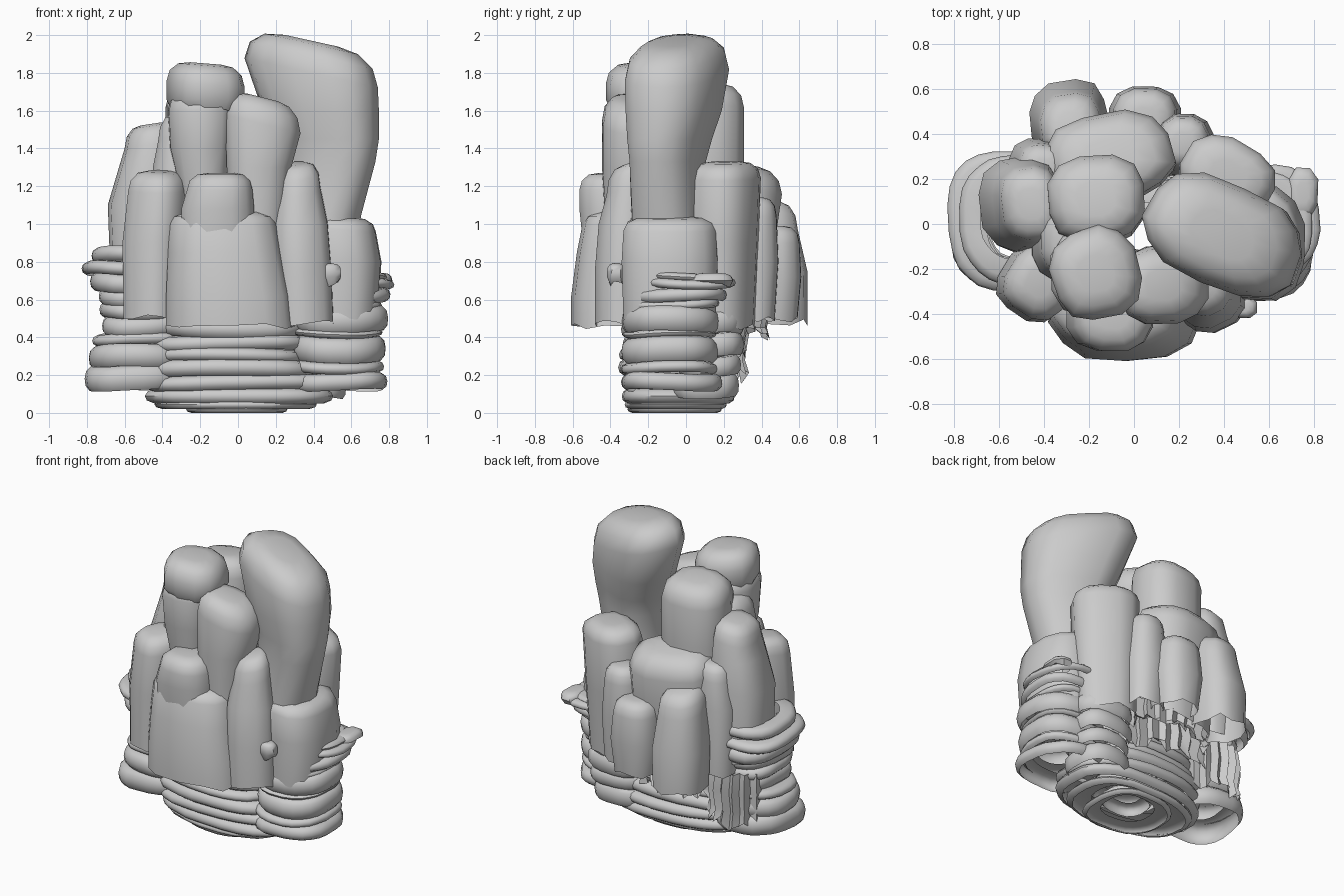
import bpy, bmesh, math, random

random.seed(7)


def finish(bm, name, angle=50):
    me = bpy.data.meshes.new(name)
    bm.to_mesh(me)
    bm.free()
    ob = bpy.data.objects.new(name, me)
    bpy.context.collection.objects.link(ob)
    bpy.ops.object.select_all(action='DESELECT')
    ob.select_set(True)
    bpy.context.view_layer.objects.active = ob
    bpy.ops.object.shade_smooth_by_angle(angle=math.radians(angle))
    return ob


def section(cx, cy, rx, ry, rot, n, wob, power=0.8):
    """Squarish irregular ring of xy points."""
    pts = []
    for i in range(n):
        a = 2 * math.pi * (i + 0.5) / n
        c, s = math.cos(a), math.sin(a)
        x = rx * math.copysign(abs(c) ** power, c) * wob[i]
        y = ry * math.copysign(abs(s) ** power, s) * wob[i]
        pts.append((cx + x * math.cos(rot) - y * math.sin(rot),
                    cy + x * math.sin(rot) + y * math.cos(rot)))
    return pts


def loft(bm, rings, cap=True):
    loops = [[bm.verts.new(p) for p in r] for r in rings]
    for a, b in zip(loops, loops[1:]):
        for i in range(len(a)):
            j = (i + 1) % len(a)
            bm.faces.new((a[i], a[j], b[j], b[i]))
    if cap:
        bm.faces.new(loops[-1])


def rock(name, top, secs, tilt=(0, 0), rot=0, n=12):
    """Open-bottomed boulder column: sections (z, cx, cy, rx, ry), then a domed top."""
    rot = math.radians(rot)
    wob = [random.uniform(0.95, 1.03) for _ in range(n)]
    zs, cx, cy, rx, ry = secs[-1]
    h = top - zs
    dome = [(zs + h * f, cx, cy, rx * k, ry * k)
            for f, k in ((0.55, 0.92), (0.9, 0.7), (1.0, 0.4))]
    rings = []
    for i, (z, x, y, a, b) in enumerate(secs + dome):
        t = 1 if i >= len(secs) - 1 else 0
        ring = []
        for px, py in section(x, y, a, b, rot, n, wob):
            pz = z + t * (tilt[0] * (px - x) + tilt[1] * (py - y))
            if i == 0:
                pz += random.uniform(-0.02, 0.02)
            ring.append((px, py, pz))
        rings.append(ring)
    bm = bmesh.new()
    loft(bm, rings)
    return finish(bm, name)


def strata(name, layers, n=24):
    """Stack of rounded, open-bottomed ledges: (z0, z1, cx, cy, rx, ry)."""
    bm = bmesh.new()
    for z0, z1, cx, cy, rx, ry in layers:
        ph = random.uniform(0, 6)
        wob = [1 + 0.025 * math.sin(3 * 2 * math.pi * i / n + ph) + random.uniform(-0.015, 0.01)
               for i in range(n)]
        rings = []
        for f, k in ((0, 0.9), (0.2, 0.98), (0.5, 1.0), (0.8, 0.97), (1.0, 0.87), (1.02, 0.6)):
            ring = section(cx, cy, rx * k, ry * k, 0, n, wob)
            rings.append([(x, y, max(0, z0 + (z1 - z0) * f + 0.008 * math.sin(2 * math.pi * 2 * i / n + ph) * (z0 > 0.05)))
                          for i, (x, y) in enumerate(ring)])
        loft(bm, rings, cap=False)
    return finish(bm, name)


def frill(name, cx, cy, rx, ry, a0, a1, z0, z1, n=22):
    """Ragged hanging curtain left under the boulders."""
    bm = bmesh.new()
    rows = []
    for j in range(4):
        row = []
        for i in range(n + 1):
            a = math.radians(a0 + (a1 - a0) * i / n)
            k = 1 + (0.07 if i % 2 else -0.07) + (0.05 if j % 2 else -0.03)
            z = z1 + (z0 - z1) * j / 3
            if j == 3:
                z += random.uniform(0, 0.1)
            row.append(bm.verts.new((cx + rx * k * math.cos(a), cy + ry * k * math.sin(a), z)))
        rows.append(row)
    for a, b in zip(rows, rows[1:]):
        for i in range(n):
            bm.faces.new((a[i], b[i], b[i + 1], a[i + 1]))
    return finish(bm, name, 35)


# Summit boulders
rock("tall_boulder", 1.97, [(0.9, .42, -.1, .21, .19), (1.05, .44, -.1, .22, .18),
                            (1.33, .48, -.1, .26, .18), (1.45, .47, -.09, .29, .2),
                            (1.6, .44, -.07, .32, .23), (1.8, .39, -.05, .37, .24)], (-.22, 0), -25, 14)
rock("summit_neck", 1.7, [(1.15, -.19, -.22, .12, .15), (1.4, -.2, -.22, .17, .18),
                          (1.6, -.2, -.22, .18, .2)], n=10)
rock("summit_cap", 1.85, [(1.6, -.17, -.22, .17, .18), (1.66, -.17, -.22, .2, .21),
                          (1.74, -.17, -.22, .2, .21)], (-.08, 0), 15)
rock("summit_back_boulder", 1.75, [(1.0, -.17, .1, .2, .2), (1.35, -.17, .1, .22, .21),
                                   (1.63, -.17, .11, .22, .2)], (.05, -.1))
rock("upper_front_boulder", 1.67, [(0.9, .1, -.26, .15, .17), (1.3, .11, -.27, .18, .18),
                                   (1.53, .13, -.27, .21, .18)], (-.25, 0))
rock("left_shoulder_filler", 1.6, [(.9, -.32, -.08, .16, .2), (1.3, -.3, -.08, .16, .18),
                                   (1.48, -.3, -.08, .13, .15)], (.3, 0))

# Side boulders
rock("left_boulder", 1.53, [(.6, -.5, .08, .17, .22), (1.1, -.5, .09, .19, .22),
                            (1.3, -.47, .09, .16, .2), (1.42, -.46, .09, .14, .18)], (.15, 0), 10)
rock("right_boulder", 1.04, [(.5, .55, -.09, .2, .25), (.8, .56, -.09, .21, .26),
                             (.97, .54, -.09, .2, .25)], (-.06, 0))

# Front boulders
rock("front_left_boulder", 1.28, [(.5, -.44, -.26, .15, .17), (.9, -.44, -.26, .16, .17),
                                  (1.18, -.42, -.26, .15, .16)], (0, .1), -30)
rock("front_step_boulder", 1.27, [(.9, -.1, -.4, .2, .15), (1.08, -.1, -.4, .2, .17),
                                  (1.18, -.09, -.4, .18, .17)])
rock("front_block", 1.07, [(.46, -.03, -.36, .35, .25), (.62, -.04, -.36, .34, .25),
                           (.85, -.06, -.35, .31, .23), (1.0, -.07, -.34, .29, .21)], n=14)
rock("front_right_boulder", 1.32, [(.47, .34, -.31, .16, .17), (.75, .33, -.31, .16, .17),
                                   (1.0, .32, -.3, .15, .16), (1.18, .31, -.28, .12, .14)], (.1, .2), 25)

# Back boulders
rock("back_right_boulder", 1.33, [(.45, .4, .2, .19, .15), (.9, .41, .2, .21, .17),
                                  (1.24, .42, .21, .22, .17)], (-.05, 0), -30)
rock("back_boulder", 1.32, [(.5, -.1, .28, .24, .17), (.95, -.1, .28, .28, .19),
                            (1.2, -.11, .3, .29, .2)], (0, -.2), 8)
rock("back_left_boulder", 1.13, [(.48, -.29, .47, .17, .17), (.75, -.29, .47, .18, .17),
                                 (1.0, -.28, .44, .15, .15)], (0, -.2), 10)
rock("back_centre_boulder", .99, [(.5, .05, .45, .14, .15), (.72, .05, .46, .17, .16),
                                  (.9, .05, .46, .15, .15)])
rock("back_corner_boulder", 1.14, [(.5, .22, .34, .13, .13), (.8, .22, .35, .14, .14),
                                   (1.04, .22, .36, .12, .12)])
rock("back_left_shoulder", 1.28, [(.55, -.42, .24, .13, .13), (1.0, -.42, .24, .14, .14),
                                  (1.18, -.4, .24, .12, .12)])

# Layered ledges beneath: one stack each side and one in the middle
strata("left_ledges", [(.12, .25, -.55, -.02, .26, .27), (.24, .36, -.53, -.02, .255, .26),
                       (.36, .42, -.52, 0, .25, .25), (.41, .51, -.5, 0, .225, .25),
                       (.5, .58, -.51, 0, .23, .25), (.57, .66, -.52, 0, .22, .25),
                       (.64, .74, -.54, .02, .25, .29), (.73, .8, -.57, .02, .26, .31),
                       (.8, .88, -.54, .02, .23, .29)])
strata("right_ledges", [(.12, .21, .53, -.08, .26, .27), (.21, .27, .52, -.08, .25, .26),
                        (.27, .4, .53, -.08, .25, .26), (.4, .44, .52, -.08, .24, .25),
                        (.43, .56, .54, -.08, .25, .26), (.55, .6, .53, -.07, .24, .25),
                        (.59, .66, .56, -.03, .25, .25), (.66, .71, .58, .02, .25, .24),
                        (.7, .74, .55, 0, .24, .23)])
strata("base_ledges", [(0, .04, 0, -.06, .27, .25), (.02, .07, 0, -.05, .43, .27),
                       (.05, .13, .02, -.04, .5, .3), (.12, .2, 0, -.04, .5, .31),
                       (.19, .28, -.03, -.05, .47, .31), (.27, .34, -.05, -.06, .42, .29),
                       (.33, .41, -.05, -.06, .42, .28), (.4, .5, -.04, -.06, .4, .28)], 28)
strata("inner_rings", [(.05, .12, .02, -.05, .16, .14), (.1, .2, .02, -.05, .24, .2)], 16)
strata("back_right_ledges", [(.08, .2, .38, .1, .2, .18), (.2, .3, .4, .12, .2, .17),
                             (.3, .42, .4, .14, .2, .17), (.42, .54, .4, .14, .2, .17)], 16)

# Ragged curtains on the underside
frill("left_curtain", -.5, .02, .22, .28, 30, 150, .15, .55, 14)
frill("back_curtain", -.1, .1, .36, .2, 10, 170, .28, .55)
frill("inner_curtain", -.05, .22, .3, .2, 0, 180, .38, .6)

# Small protruding nubs
rock("front_nub", .79, [(.68, .49, -.36, .04, .04), (.72, .48, -.37, .07, .05),
                        (.75, .48, -.37, .07, .05)], n=8)
rock("left_nub", .78, [(.67, -.52, -.31, .06, .05), (.7, -.51, -.31, .08, .06),
                       (.74, -.51, -.31, .08, .06)], n=8)
rock("right_nub", .74, [(.68, .74, .14, .06, .1), (.7, .75, .14, .07, .12)], n=8)
